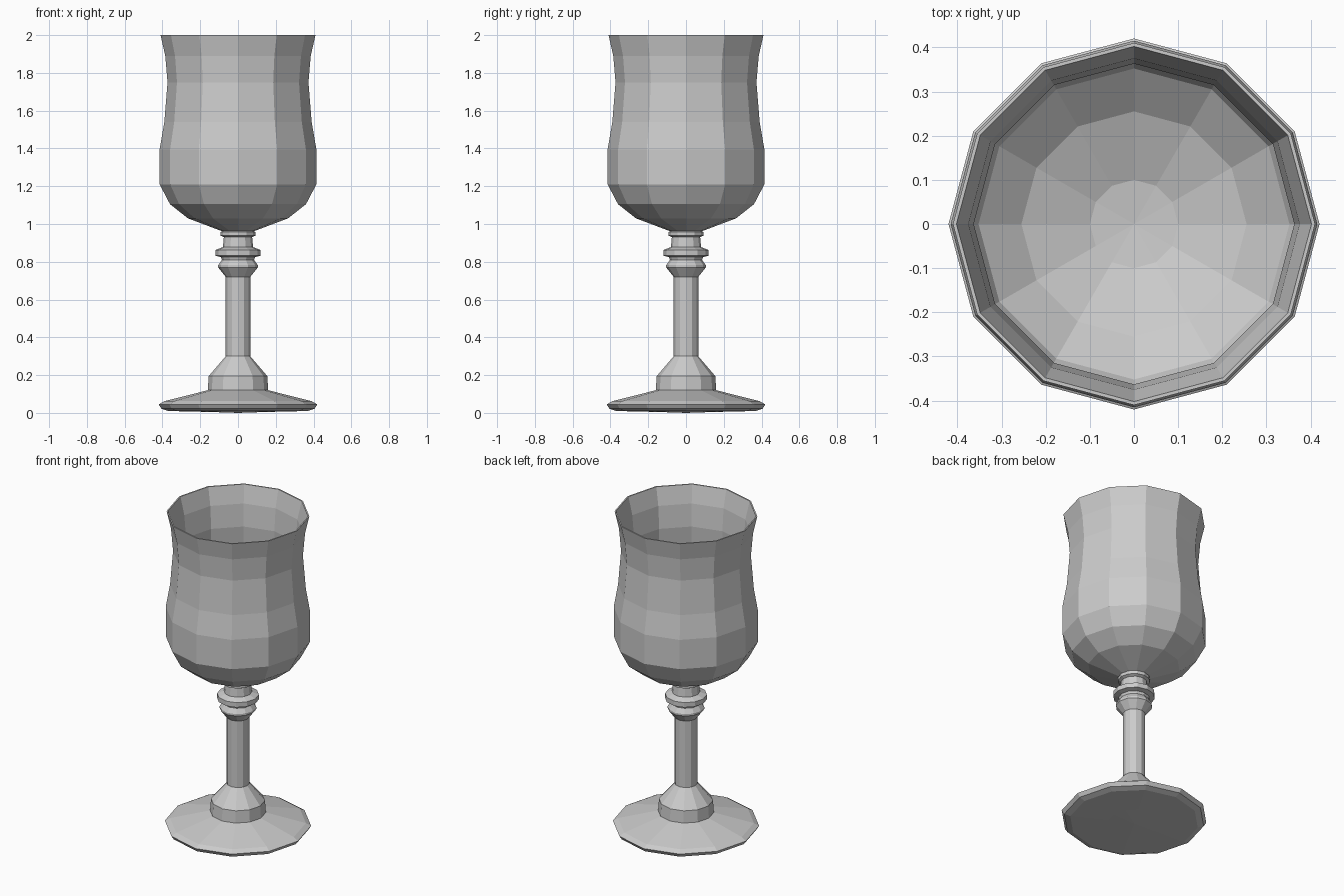
import bpy, bmesh, math

SIDES = 12

grey = bpy.data.materials.new("plain_grey")
grey.diffuse_color = (0.6, 0.6, 0.6, 1)


def lathe(name, profile):
    """Revolve (radius, z) points around z; radius 0 becomes a single pole."""
    bm = bmesh.new()
    rings = []
    for r, z in profile:
        n = SIDES if r > 0 else 1
        rings.append([bm.verts.new((r * math.cos(2 * math.pi * i / SIDES),
                                    r * math.sin(2 * math.pi * i / SIDES), z))
                      for i in range(n)])
    for a, b in zip(rings, rings[1:]):
        for i in range(SIDES):
            j = (i + 1) % SIDES
            if len(a) == 1:
                bm.faces.new((a[0], b[j], b[i]))
            elif len(b) == 1:
                bm.faces.new((a[i], a[j], b[0]))
            else:
                bm.faces.new((a[i], a[j], b[j], b[i]))
    mesh = bpy.data.meshes.new(name)
    bm.to_mesh(mesh)
    bm.free()
    mesh.materials.append(grey)
    obj = bpy.data.objects.new(name, mesh)
    bpy.context.collection.objects.link(obj)
    return obj


# Foot: wide flared disc with a stepped collar
lathe("foot", [(0, 0), (0.15, 0.005), (0.37, 0.01), (0.405, 0.022), (0.42, 0.045),
               (0.39, 0.062), (0.16, 0.12), (0.155, 0.195), (0.065, 0.30)])

# Stem: plain shaft, then turned knot under the bowl
lathe("stem", [(0.065, 0.30), (0.065, 0.72)])
lathe("knot", [(0.065, 0.72), (0.105, 0.77), (0.105, 0.782), (0.085, 0.81), (0.09, 0.825),
               (0.12, 0.832), (0.12, 0.862), (0.08, 0.878), (0.075, 0.93),
               (0.092, 0.938), (0.092, 0.958), (0.085, 0.962)])

# Bowl: outer wall up to the rim, then down the inside to the floor
lathe("bowl", [(0.085, 0.962), (0.265, 1.03), (0.36, 1.105), (0.415, 1.21),
               (0.415, 1.395), (0.39, 1.54), (0.373, 1.75), (0.385, 1.89), (0.41, 2.0),
               (0.402, 2.0), (0.375, 1.89), (0.363, 1.75), (0.38, 1.54),
               (0.405, 1.395), (0.405, 1.215), (0.352, 1.115), (0.255, 1.04),
               (0.10, 0.98), (0, 0.97)])
